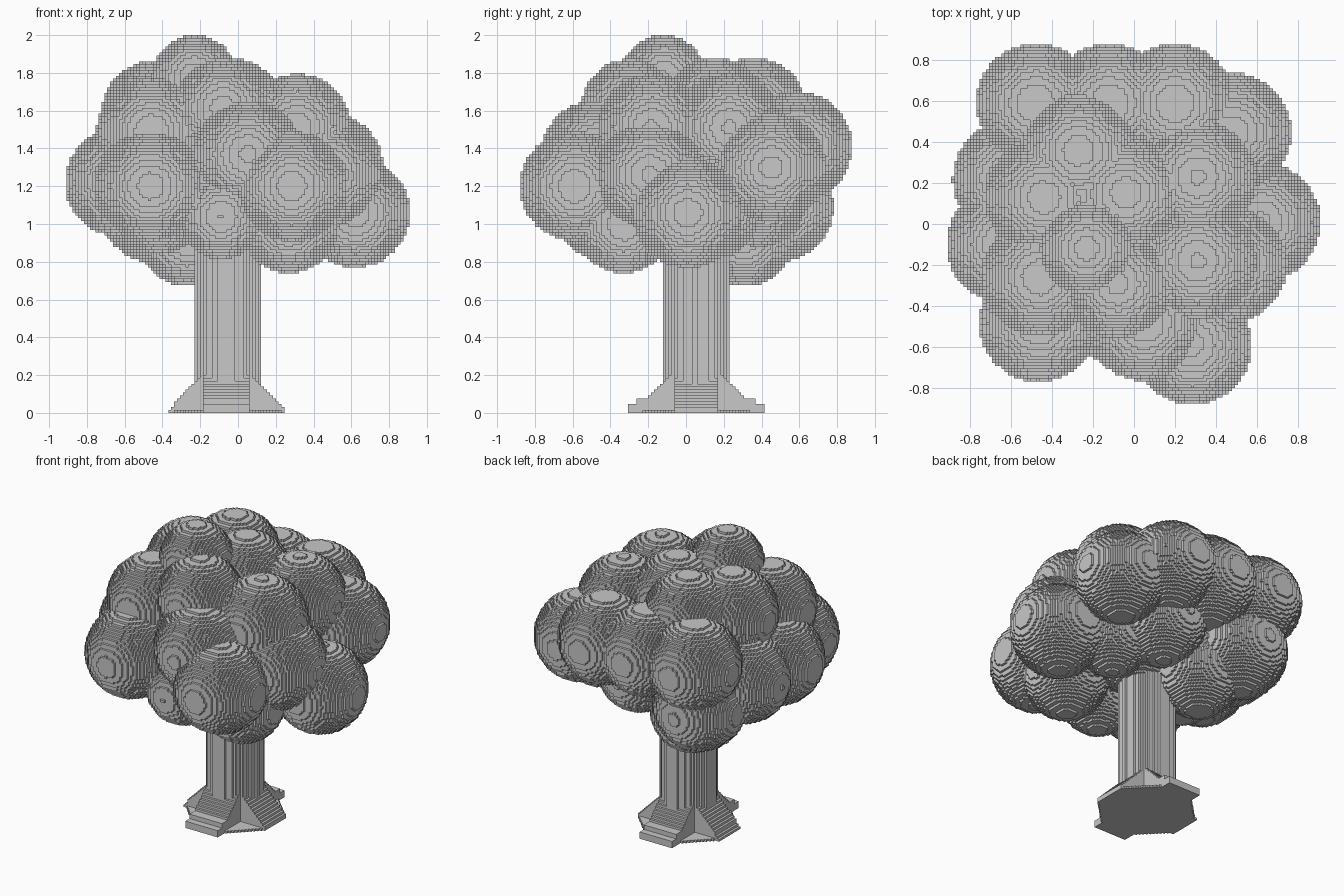
import bpy
import math

if "Cube" in bpy.data.objects:
    bpy.data.objects.remove(bpy.data.objects["Cube"])

STEP = 2.0 / 130          # edge of one small cube
TRUNK_X, TRUNK_Y = -0.058, 0.053

grey = bpy.data.materials.new("plain_grey")
grey.diffuse_color = (0.58, 0.58, 0.58, 1)
grey.use_nodes = True
grey.node_tree.nodes["Principled BSDF"].inputs["Base Color"].default_value = grey.diffuse_color


def fill(cells, lo, hi, inside):
    """Add every cell in the box lo..hi whose centre passes the test."""
    a = [math.floor(v / STEP) for v in lo]
    b = [math.ceil(v / STEP) for v in hi]
    for i in range(a[0], b[0]):
        x = (i + 0.5) * STEP
        for j in range(a[1], b[1]):
            y = (j + 0.5) * STEP
            for k in range(max(a[2], 0), b[2]):
                if inside(x, y, (k + 0.5) * STEP):
                    cells.add((i, j, k))


def build(name, cells):
    """Make a stepped shell from cells, joining outer faces into strips."""
    index, verts, faces = {}, [], []

    def vert(p):
        if p not in index:
            index[p] = len(verts)
            verts.append([c * STEP for c in p])
        return index[p]

    for axis in range(3):
        run = 2 if axis < 2 else 0            # direction of the strips
        side = 3 - axis - run
        for sign in (1, -1):
            shown = set()
            for c in cells:
                n = list(c)
                n[axis] += sign
                if tuple(n) not in cells:
                    shown.add(c)
            for c in shown:
                n = list(c)
                n[run] -= 1
                if tuple(n) in shown:
                    continue
                n[run] += 2
                while tuple(n) in shown:
                    n[run] += 1
                corners = []
                for end, off in ((c[run], 0), (n[run], 0), (n[run], 1), (c[run], 1)):
                    p = [0, 0, 0]
                    p[axis] = c[axis] + (sign > 0)
                    p[run] = end
                    p[side] = c[side] + off
                    corners.append(vert(tuple(p)))
                outward = 1 if (run - axis) % 3 == 1 else -1
                faces.append(corners if outward == sign else corners[::-1])
    mesh = bpy.data.meshes.new(name)
    mesh.from_pydata(verts, [], faces)
    mesh.materials.append(grey)
    obj = bpy.data.objects.new(name, mesh)
    bpy.context.collection.objects.link(obj)
    return obj


# Trunk with stepped roots on four sides and a thin plate between them
def trunk_shape(x, y, z):
    dx, dy = abs(x - TRUNK_X), abs(y - TRUNK_Y)
    if dx * dx + dy * dy < 0.174 ** 2:
        return True
    if z > 0.2:
        return False
    long_reach = 0.365 if z < 0.04 else 0.31 if z < 0.07 else 0.27 - (z - 0.07)
    side_reach = 0.305 - max(z - 0.02, 0) * 0.95
    if dx < 0.12 and dy < long_reach:
        return True
    if dy < 0.12 and dx < side_reach:
        return True
    return z < 0.02 and dx + dy < 0.41 and max(dx, dy) < 0.305


trunk = set()
fill(trunk, (-0.4, -0.35, 0), (0.3, 0.45, 1.15), trunk_shape)
build("trunk", trunk)

# Leaf clumps: centre and radius
CLUMPS = [
    # crown
    (-0.23, -0.12, 1.775, 0.225), (-0.27, 0.36, 1.60, 0.28),
    (-0.44, 0.13, 1.58, 0.285), (-0.04, 0.15, 1.60, 0.28),
    (0.31, 0.23, 1.51, 0.285), (0.31, -0.18, 1.51, 0.285),
    (-0.46, -0.26, 1.49, 0.285), (-0.08, -0.29, 1.61, 0.265),
    # back
    (-0.48, 0.59, 1.41, 0.29), (-0.12, 0.59, 1.41, 0.29),
    (0.20, 0.59, 1.41, 0.29), (0.48, 0.45, 1.30, 0.288),
    # sides
    (-0.63, -0.10, 1.22, 0.285), (-0.60, 0.22, 1.21, 0.285),
    (0.62, 0.01, 1.06, 0.29), (0.46, -0.19, 1.26, 0.29),
    # front
    (-0.465, -0.48, 1.20, 0.29), (0.285, -0.59, 1.20, 0.29),
    (0.05, -0.48, 1.37, 0.285), (-0.09, -0.46, 1.04, 0.225),
    # underside
    (0.27, -0.33, 1.00, 0.26), (-0.27, 0.31, 0.93, 0.26),
    (-0.45, 0.49, 1.09, 0.29), (0.08, 0.38, 1.14, 0.26),
    (0.30, 0.15, 1.05, 0.23), (-0.42, -0.05, 1.10, 0.26),
    (0.00, 0.05, 1.25, 0.38),
]
leaves = set()
for cx, cy, cz, r in CLUMPS:
    fill(leaves, (cx - r, cy - r, cz - r), (cx + r, cy + r, cz + r),
         lambda x, y, z: (x - cx) ** 2 + (y - cy) ** 2 + (z - cz) ** 2 < r * r)
build("leaf_canopy", leaves)
